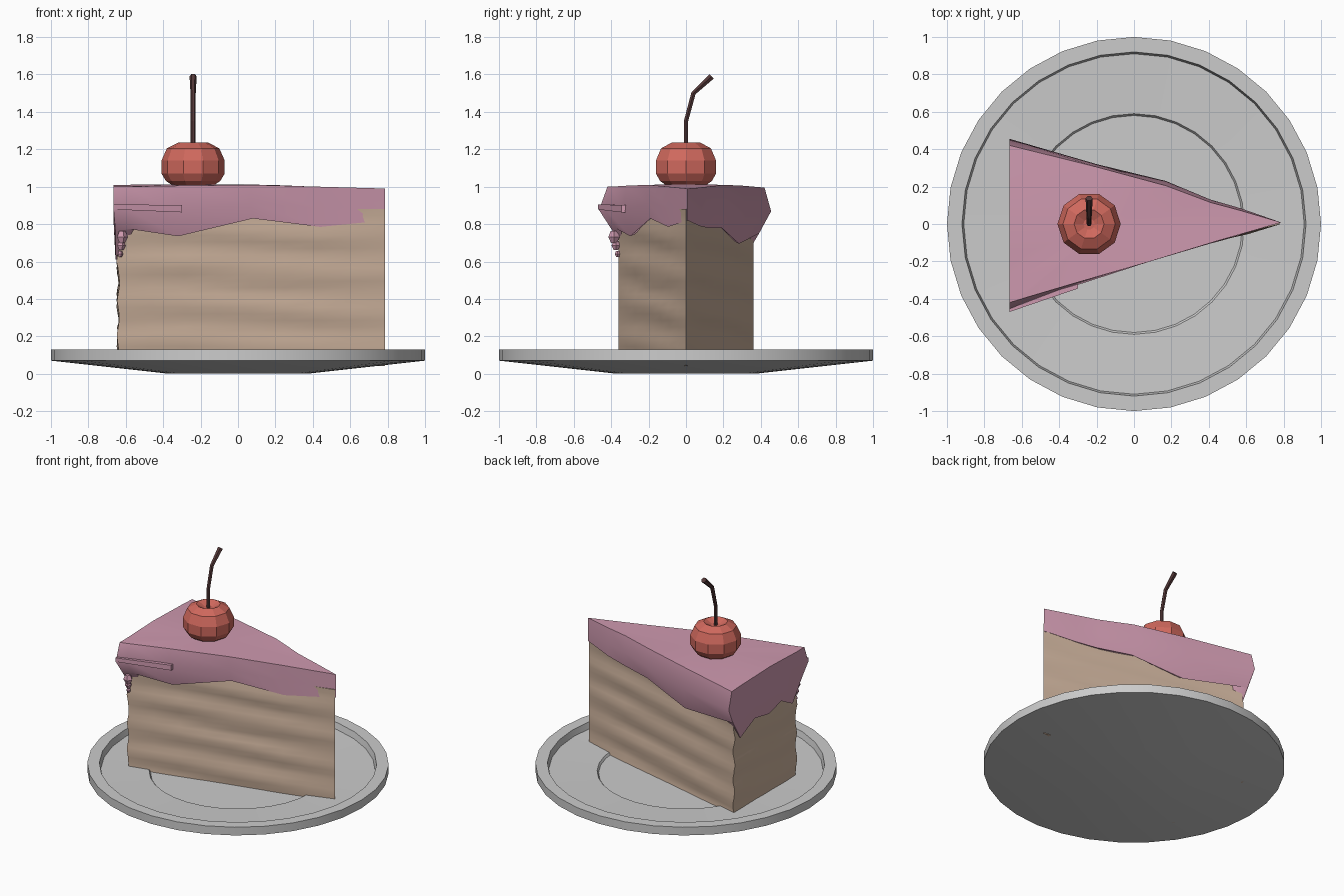
import bpy, bmesh, math, random
from mathutils import Vector

if "Cube" in bpy.data.objects:
    bpy.data.objects.remove(bpy.data.objects["Cube"])

random.seed(4)


def material(name, rgb):
    m = bpy.data.materials.new(name)
    m.diffuse_color = (*rgb, 1)
    m.use_nodes = True
    m.node_tree.nodes["Principled BSDF"].inputs["Base Color"].default_value = m.diffuse_color
    return m


def loft(name, rings, mat=None, smooth=None, top=None):
    """Skin equal-length rings of points, closing both ends (or fanning to a top point)."""
    bm = bmesh.new()
    rows = [[bm.verts.new(p) for p in ring] for ring in rings]
    n = len(rows[0])
    for a, b in zip(rows, rows[1:]):
        for i in range(n):
            bm.faces.new((a[i], a[(i + 1) % n], b[(i + 1) % n], b[i]))
    bm.faces.new(rows[0])
    if top:
        c = bm.verts.new(top)
        for i in range(n):
            bm.faces.new((rows[-1][i], rows[-1][(i + 1) % n], c))
    else:
        bm.faces.new(rows[-1])
    bmesh.ops.recalc_face_normals(bm, faces=bm.faces)
    me = bpy.data.meshes.new(name)
    bm.to_mesh(me)
    bm.free()
    ob = bpy.data.objects.new(name, me)
    bpy.context.collection.objects.link(ob)
    if mat:
        me.materials.append(mat)
    if smooth:
        bpy.ops.object.select_all(action='DESELECT')
        ob.select_set(True)
        bpy.context.view_layer.objects.active = ob
        bpy.ops.object.shade_smooth_by_angle(angle=math.radians(smooth))
    return ob


def lathe(name, profile, sides, centre=(0, 0), mat=None, smooth=None):
    cx, cy = centre
    turn = [2 * math.pi * i / sides for i in range(sides)]
    return loft(name, [[(cx + r * math.cos(a), cy + r * math.sin(a), z) for a in turn]
                       for r, z in profile], mat, smooth)


pink = material("frosting_pink", (0.62, 0.32, 0.43))
sponge = material("sponge_tan", (0.60, 0.44, 0.33))
red = material("cherry_red", (0.63, 0.14, 0.11))
brown = material("stem_brown", (0.09, 0.04, 0.04))

# Plate with raised rim and shallow well
lathe("plate", [(0.37, 0), (1.0, 0.07), (1.0, 0.13), (0.92, 0.13), (0.91, 0.085),
                (0.59, 0.075), (0.58, 0.06)], 32, smooth=20)

# Sponge wedge with wavy horizontal layers
corners = [Vector((0.785, 0)), Vector((-0.64, 0.36)), Vector((-0.64, -0.36))]
rings = []
for k in range(25):
    z = 0.04 + 0.84 * k / 24
    ring = []
    for s in range(3):
        a, b = corners[s], corners[(s + 1) % 3]
        side = (b - a).normalized()
        out = Vector((side.y, -side.x))
        for j in range(8):
            t = j / 8
            wave = 0.007 * math.sin(z * 31 + 2.5 * t + s) + random.uniform(-0.003, 0.003)
            if j == 0:
                push = Vector((0, 0)) if s == 0 else Vector((-wave, 0))
            else:
                push = out * wave
            p = a.lerp(b, t) + push
            ring.append((p.x, p.y, z))
    rings.append(ring)
loft("sponge", rings, sponge, smooth=40)

# Frosting stations round the wedge: x, y, sideways bulge, hem height, top height
stations = [
    (0.787, 0.008, 0, 0.82, 0.99), (0.43, -0.095, 0, 0.785, 1.0), (0.07, -0.205, 0, 0.83, 1.01),
    (-0.33, -0.32, 0.015, 0.735, 1.005), (-0.60, -0.40, 0.035, 0.775, 1.0),
    (-0.665, -0.42, 0.045, 0.76, 1.0), (-0.665, -0.32, 0.02, 0.63, 1.0),
    (-0.665, -0.18, 0, 0.70, 1.005), (-0.665, -0.03, 0, 0.66, 1.01), (-0.665, 0.15, 0, 0.69, 1.005),
    (-0.665, 0.33, 0.02, 0.61, 1.0), (-0.665, 0.42, 0.035, 0.75, 0.995),
    (-0.20, 0.305, 0.015, 0.695, 1.005), (0.17, 0.205, 0.025, 0.78, 1.01),
    (0.41, 0.115, 0.015, 0.78, 1.0), (0.57, 0.072, 0.012, 0.79, 0.995)]


def layer(scale, bulge, height):
    return [(x * scale if x > 0.7 or scale < 0.9 else x + (1 - scale) * 0.3,
             y * scale + math.copysign(b, y) * bulge, height(h, t))
            for x, y, b, h, t in stations]


loft("frosting", [layer(0.7, 0, lambda h, t: 0.87),
                  layer(0.86, 0, lambda h, t: h + 0.01),
                  [(x if x > 0.7 else x + 0.01, y * (1 if x > 0.3 else 0.93), h)
                   for x, y, b, h, t in stations],
                  layer(1, 1, lambda h, t: 0.45 * h + 0.55 * (t - 0.03)),
                  layer(1, 0, lambda h, t: t)], pink, smooth=45, top=(-0.15, 0, 1.012))


# Stray frosting smear and drips at the back corner
def sliver(name, start, end, half):
    rings = []
    for (x, y, z), h in zip((start, end), half):
        rings.append([(x, y - 0.02, z - h), (x, y + 0.05, z - h),
                      (x, y + 0.05, z + h), (x, y - 0.02, z + h)])
    loft(name, rings, pink)


sliver("frosting_smear", (-0.665, -0.45, 0.892), (-0.30, -0.325, 0.882), (0.014, 0.019))
for i, (x, y, z, r) in enumerate([(-0.62, -0.385, 0.73, 0.032), (-0.625, -0.375, 0.685, 0.024),
                                  (-0.63, -0.365, 0.64, 0.016)]):
    lathe(f"frosting_drip_{i + 1}", [(r * 0.5, z - r), (r, z), (r * 0.6, z + r)], 5, (x, y), pink)

# Cherry with a dimpled top
lathe("cherry", [(0.10, 1.0), (0.145, 1.03), (0.169, 1.07), (0.169, 1.14), (0.14, 1.205),
                 (0.08, 1.236), (0.03, 1.21)], 10, (-0.24, 0), red)

# Bent stem
path = [(0, 1.19, 0.013, 0), (0, 1.35, 0.013, 0.15), (0.04, 1.50, 0.014, 0.5), (0.137, 1.59, 0.019, 0.8)]
loft("cherry_stem", [[(-0.24 + r * math.cos(a), y + r * math.sin(a) * math.cos(tilt),
                       z - r * math.sin(a) * math.sin(tilt))
                      for a in [math.tau * i / 6 for i in range(6)]]
                     for y, z, r, tilt in path], brown)
